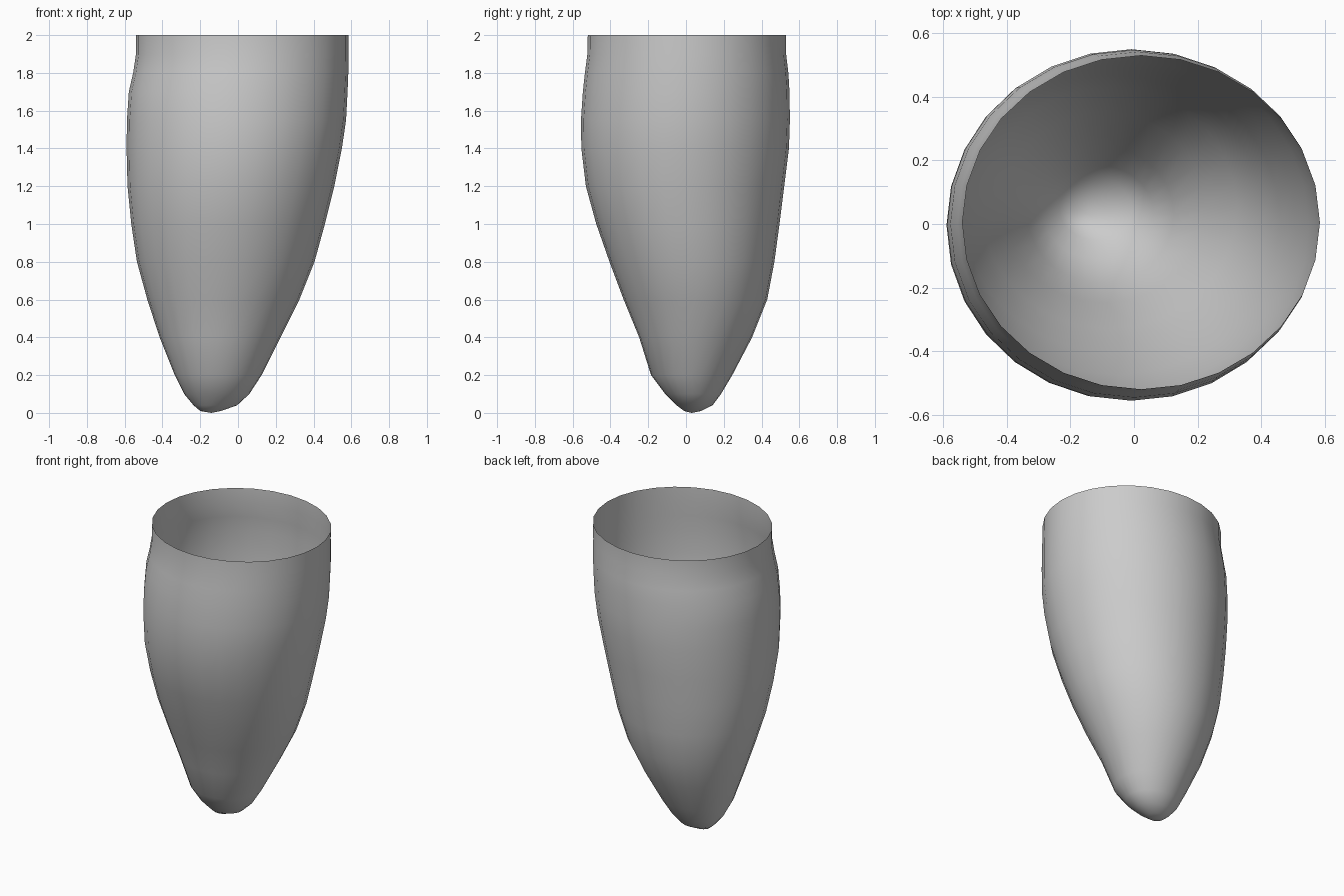
import bpy, bmesh
from math import cos, sin, tau, radians

cube = bpy.data.objects.get("Cube")
if cube:
    bpy.data.objects.remove(cube)

SIDES = 28

# Cross-sections: height, x min, x max, y min, y max
sections = [
    (2.0, -.54, .585, -.52, .53),
    (1.9, -.54, .585, -.522, .53),
    (1.8, -.555, .584, -.535, .542),
    (1.7, -.578, .58, -.546, .548),
    (1.55, -.588, .572, -.556, .55),
    (1.4, -.59, .55, -.554, .545),
    (1.2, -.585, .51, -.53, .52),
    (1.0, -.565, .46, -.475, .495),
    (.8, -.535, .405, -.405, .468),
    (.6, -.48, .325, -.33, .43),
    (.4, -.415, .225, -.248, .35),
    (.2, -.335, .125, -.185, .245),
    (.1, -.285, .06, -.11, .185),
    (.04, -.235, -.005, -.05, .14),
    (.01, -.2, -.09, -.01, .08),
]

# Grey shell material
grey = bpy.data.materials.new("plain grey")
grey.use_nodes = True
colour = (.6, .6, .6, 1)
grey.diffuse_color = colour
grey.node_tree.nodes["Principled BSDF"].inputs["Base Color"].default_value = colour

# Open-topped tapering cup, lofted ring by ring
bm = bmesh.new()
rings = []
for z, x0, x1, y0, y1 in sections:
    ring = []
    for i in range(SIDES):
        a = tau * i / SIDES
        x = (x0 + x1) / 2 + (x1 - x0) / 2 * cos(a)
        y = (y0 + y1) / 2 + (y1 - y0) / 2 * sin(a)
        ring.append(bm.verts.new((x, y, z)))
    rings.append(ring)
for upper, lower in zip(rings, rings[1:]):
    for i in range(SIDES):
        j = (i + 1) % SIDES
        bm.faces.new((lower[i], lower[j], upper[j], upper[i]))

# Closed tip
tip = bm.verts.new((-.14, .03, 0))
for i in range(SIDES):
    bm.faces.new((tip, rings[-1][(i + 1) % SIDES], rings[-1][i]))

mesh = bpy.data.meshes.new("tapered_cup")
bm.to_mesh(mesh)
bm.free()
mesh.materials.append(grey)
cup = bpy.data.objects.new("tapered_cup", mesh)
bpy.context.collection.objects.link(cup)

# Smooth sides
bpy.context.view_layer.objects.active = cup
cup.select_set(True)
bpy.ops.object.shade_smooth_by_angle(angle=radians(40))
